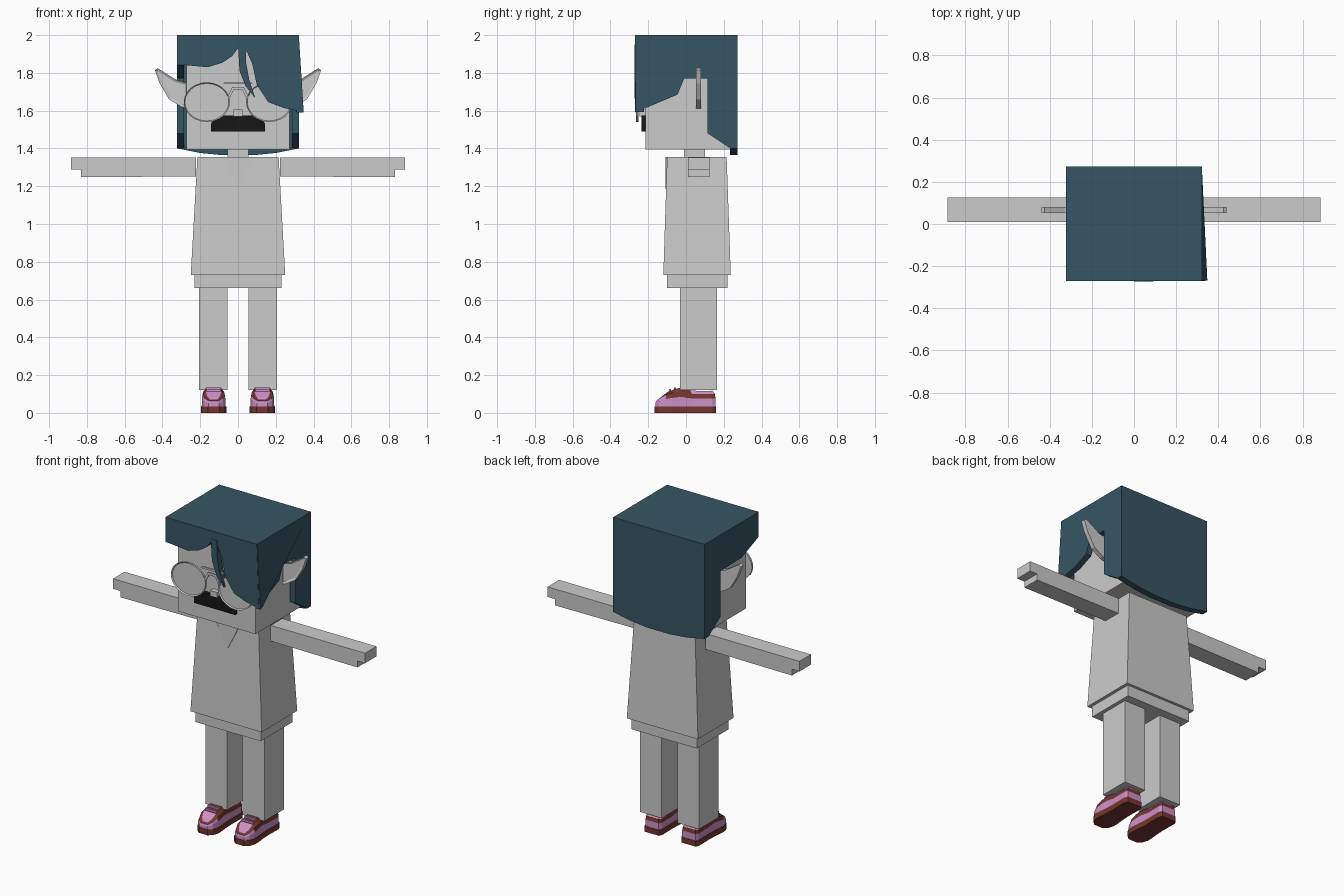
import bpy, bmesh, math

cube = bpy.data.objects.get("Cube")
if cube:
    bpy.data.objects.remove(cube, do_unlink=True)


def material(name, rgb):
    m = bpy.data.materials.new(name)
    m.use_nodes = True
    m.diffuse_color = (*rgb, 1)
    m.node_tree.nodes["Principled BSDF"].inputs["Base Color"].default_value = (*rgb, 1)
    return m


grey = material("light grey", (0.6, 0.6, 0.6))
teal = material("dark teal", (0.037, 0.093, 0.125))
red = material("brick red", (0.18, 0.036, 0.028))
pink = material("orchid pink", (0.6, 0.28, 0.57))
black = material("black", (0.008, 0.008, 0.008))


def finish(bm, name, *mats):
    bmesh.ops.recalc_face_normals(bm, faces=bm.faces)
    me = bpy.data.meshes.new(name)
    bm.to_mesh(me)
    bm.free()
    for m in mats:
        me.materials.append(m)
    ob = bpy.data.objects.new(name, me)
    bpy.context.scene.collection.objects.link(ob)
    return ob


def box(name, lo, hi, mat, top=None):
    """Box from lo to hi; top=(x0, y0, x1, y1) tapers the upper face."""
    x0, y0, x1, y1 = top or (lo[0], lo[1], hi[0], hi[1])
    bm = bmesh.new()
    a = [bm.verts.new((x, y, lo[2])) for x, y in
         ((lo[0], lo[1]), (hi[0], lo[1]), (hi[0], hi[1]), (lo[0], hi[1]))]
    b = [bm.verts.new((x, y, hi[2])) for x, y in ((x0, y0), (x1, y0), (x1, y1), (x0, y1))]
    bm.faces.new(a)
    bm.faces.new(b)
    for i in range(4):
        j = (i + 1) % 4
        bm.faces.new((a[i], a[j], b[j], b[i]))
    return finish(bm, name, mat)


def prism(name, pts, axis, lo, hi, mat, inset=0, bend=None):
    """Extrude an outline along x (points are y, z) or along y (points are x, z)."""
    bm = bmesh.new()
    rings = []
    for d in (lo, hi):
        cos = [(d, p, z) if axis == "x" else (p, d, z) for p, z in pts]
        rings.append([bm.verts.new(bend(c) if bend else c) for c in cos])
    a, b = rings
    front = bm.faces.new(a)
    bm.faces.new(b)
    for i in range(len(a)):
        j = (i + 1) % len(a)
        bm.faces.new((a[i], a[j], b[j], b[i]))
    if inset:
        bmesh.ops.recalc_face_normals(bm, faces=bm.faces)
        bmesh.ops.inset_region(bm, faces=[front], thickness=inset, depth=-0.008)
    return finish(bm, name, mat)


# Body
box("tunic", (-0.25, -0.12, 0.73), (0.25, 0.237, 1.355), grey, (-0.215, -0.1, 0.215, 0.215))
box("hips", (-0.23, -0.1, 0.66), (0.23, 0.22, 0.74), grey)
box("neck", (-0.055, -0.01, 1.34), (0.055, 0.1, 1.41), grey)
box("head", (-0.272, -0.214, 1.395), (0.272, 0.235, 1.95), grey)
prism("collar_notch", [(-0.085, 1.355), (0.085, 1.355), (0, 1.185)], "y", -0.108, -0.1, grey)

# Face
box("nose", (-0.025, -0.245, 1.57), (0.025, -0.21, 1.605), grey)
prism("moustache", [(-0.143, 1.49), (0.143, 1.49), (0.143, 1.53), (0.115, 1.575),
                    (-0.115, 1.575), (-0.143, 1.53)], "y", -0.235, -0.21, black)

# Glasses
prism("bridge_bar", [(-0.08, 1.74), (0.08, 1.74), (0.07, 1.752), (-0.07, 1.752)],
      "y", -0.262, -0.252, grey)
prism("bridge_arch", [(-0.06, 1.665), (-0.03, 1.725), (0.03, 1.725), (0.06, 1.665),
                      (0.045, 1.665), (0.022, 1.71), (-0.022, 1.71), (-0.045, 1.665)],
      "y", -0.262, -0.252, grey)


def shoe(name, side):
    # Rows of half width, y and height from heel to toe
    rows = [(0.05, 0.16, 0.118), (0.06, 0.14, 0.115), (0.058, 0.03, 0.118),
            (0.061, -0.025, 0.135), (0.066, -0.07, 0.125), (0.067, -0.11, 0.112),
            (0.055, -0.145, 0.088), (0.03, -0.166, 0.07)]
    outline = rows + [(-w, y, h) for w, y, h in reversed(rows)]
    sole = 0.035
    # Layers of height fraction above the sole, and width scale
    layers = [(None, 1), (0, 1), (0, 0.94), (0.5, 0.93), (0.8, 0.86), (1, 0.62)]
    bm = bmesh.new()
    rings = []
    for f, s in layers:
        rings.append([bm.verts.new((side * 0.129 + w * s, y * (s + 2) / 3,
                                    0 if f is None else sole + f * (h - sole)))
                      for w, y, h in outline])
    n = len(outline)
    for k in range(len(layers) - 1):
        for i in range(n):
            j = (i + 1) % n
            face = bm.faces.new((rings[k][i], rings[k][j], rings[k + 1][j], rings[k + 1][i]))
            y = face.calc_center_median().y
            toe = y < -0.1
            # Red sole, pink lower band, red upper band, pink toe and heel collar
            pinked = k == 2 or (k == 3 and toe) or (k == 4 and y > 0.02)
            face.material_index = int(pinked)
    for ring in (rings[0], rings[-1]):
        for i in range(len(rows) - 1):
            face = bm.faces.new((ring[i], ring[i + 1], ring[n - 2 - i], ring[n - 1 - i]))
            if ring is rings[-1] and face.calc_center_median().y < -0.11:
                face.material_index = 1
    finish(bm, name, red, pink)


# Paired parts
for side, label in ((1, "left"), (-1, "right")):
    def flip(pts):
        return [(side * x, z) for x, z in pts]

    xs = sorted((side * 0.055, side * 0.207))
    box(label + "_leg", (xs[0], -0.032, 0.12), (xs[1], 0.165, 0.67), grey)
    prism(label + "_arm", flip([(0.223, 1.352), (0.885, 1.352), (0.885, 1.288),
                                (0.832, 1.288), (0.832, 1.248), (0.223, 1.252)]),
          "y", 0.01, 0.125, grey)
    prism(label + "_ear", flip([(0.265, 1.61), (0.3, 1.62), (0.365, 1.66), (0.415, 1.745),
                                (0.44, 1.815), (0.425, 1.825), (0.33, 1.765), (0.265, 1.745)]),
          "y", 0.052, 0.08, grey, inset=0.014)
    lens = [(0.165 + 0.122 * math.cos(t), 1.645 + 0.105 * math.sin(t))
            for t in (math.tau * i / 24 for i in range(24))]
    prism(label + "_lens", flip(lens), "y", -0.264, -0.252, grey, inset=0.006)
    shoe(label + "_shoe", side)

    # Laces across the tongue
    for y, z in ((-0.085, 0.12), (-0.058, 0.128)):
        box(label + "_lace", (side * 0.129 - 0.04, y - 0.006, z - 0.012),
            (side * 0.129 + 0.04, y + 0.006, z + 0.006), pink)

# Hair: crown, back curtain, two different sides and a swept fringe
box("hair_crown", (-0.322, -0.268, 1.94), (0.322, 0.272, 2.0), teal)
prism("hair_back", [(-0.322, 2), (0.322, 2), (0.322, 1.4), (0.2, 1.376), (0.08, 1.364),
                    (-0.08, 1.364), (-0.2, 1.376), (-0.322, 1.4)], "y", 0.232, 0.272, teal)
nape = [(0.115, 1.77), (0.115, 1.48), (0.235, 1.4), (0.272, 1.4), (0.272, 2)]


def flare(c):
    # Push the long front corner outwards
    return (c[0] + 0.026, c[1], c[2]) if c[1] < -0.2 and c[2] < 1.7 else c


prism("hair_left_side", [(-0.268, 2), (-0.268, 1.59), (-0.14, 1.645), (-0.045, 1.685),
                         (-0.01, 1.77)] + nape, "x", 0.285, 0.322, teal, bend=flare)
prism("hair_right_side", [(-0.268, 2), (-0.268, 1.842), (-0.1, 1.775)] + nape,
      "x", -0.322, -0.285, teal)
prism("hair_fringe", [(-0.322, 2), (0.32, 2), (0.336, 1.594), (0.24, 1.615), (0.16, 1.645),
                      (0.1, 1.735), (0.075, 1.85), (0.04, 1.927), (0, 1.93), (-0.03, 1.89),
                      (-0.08, 1.855), (-0.16, 1.83), (-0.322, 1.845)],
      "y", -0.27, -0.222, teal)
prism("hair_strand", [(0, 1.95), (0.045, 1.95), (0.042, 1.86), (0.06, 1.76), (0.092, 1.665),
                      (0.04, 1.73), (0.008, 1.81)], "y", -0.273, -0.235, teal)
